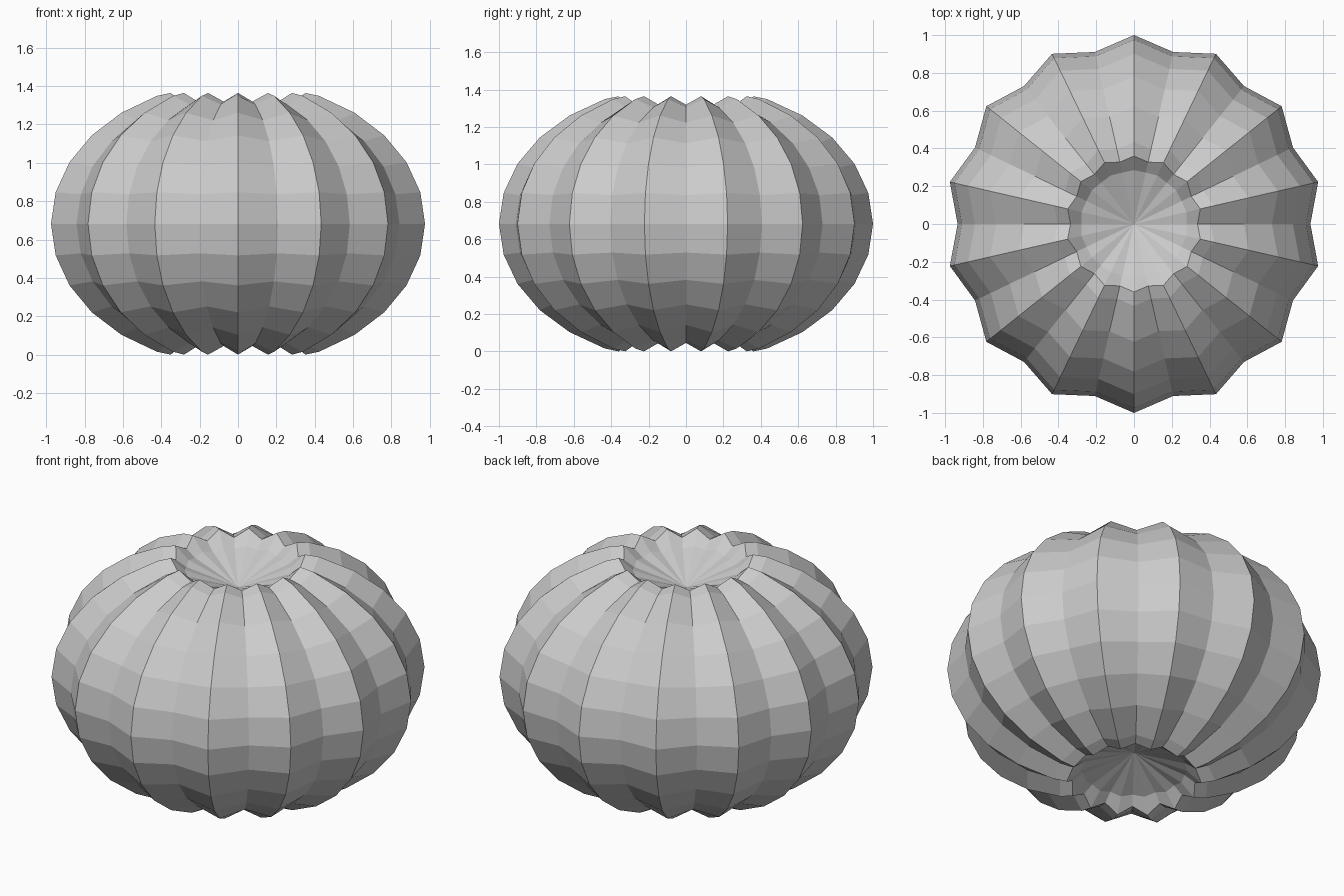
import bpy, bmesh, math

if "Cube" in bpy.data.objects:
    bpy.data.objects.remove(bpy.data.objects["Cube"])

RIBS = 14
SEG = RIBS * 2
MID = 0.682        # height of the widest ring
HALF = 0.74        # vertical radius of the body curve
VALLEY = 0.934     # how far the grooves sit in from the ribs
STEP = math.pi / 14

# Upper half profile: (radius, height above middle, groove factor)
upper = [(math.cos(i * STEP), HALF * math.sin(i * STEP), VALLEY) for i in range(1, 6)]
upper += [(0.36, 0.682, VALLEY), (0.285, 0.61, 0.98)]
lower = [(r, -h, f) for r, h, f in reversed(upper)]
profile = lower + [(1.0, 0.0, VALLEY)] + upper
DIMPLE = 0.50      # height of the sunken poles above and below the middle

bm = bmesh.new()

# Ribbed rings
rings = []
for r, h, f in profile:
    ring = []
    for k in range(SEG):
        a = math.pi / 2 + k * 2 * math.pi / SEG
        s = f if k % 2 else 1.0
        ring.append(bm.verts.new((r * s * math.cos(a), r * s * math.sin(a), MID + h * s)))
    rings.append(ring)

# Skin between rings
for lo, hi in zip(rings, rings[1:]):
    for k in range(SEG):
        n = (k + 1) % SEG
        bm.faces.new((lo[k], lo[n], hi[n], hi[k]))

# Sunken cones at both poles
bottom = bm.verts.new((0, 0, MID - DIMPLE))
top = bm.verts.new((0, 0, MID + DIMPLE))
for k in range(SEG):
    n = (k + 1) % SEG
    bm.faces.new((rings[0][n], rings[0][k], bottom))
    bm.faces.new((rings[-1][k], rings[-1][n], top))

bmesh.ops.recalc_face_normals(bm, faces=bm.faces)
mesh = bpy.data.meshes.new("pumpkin_body")
bm.to_mesh(mesh)
bm.free()
bpy.context.collection.objects.link(bpy.data.objects.new("pumpkin_body", mesh))
